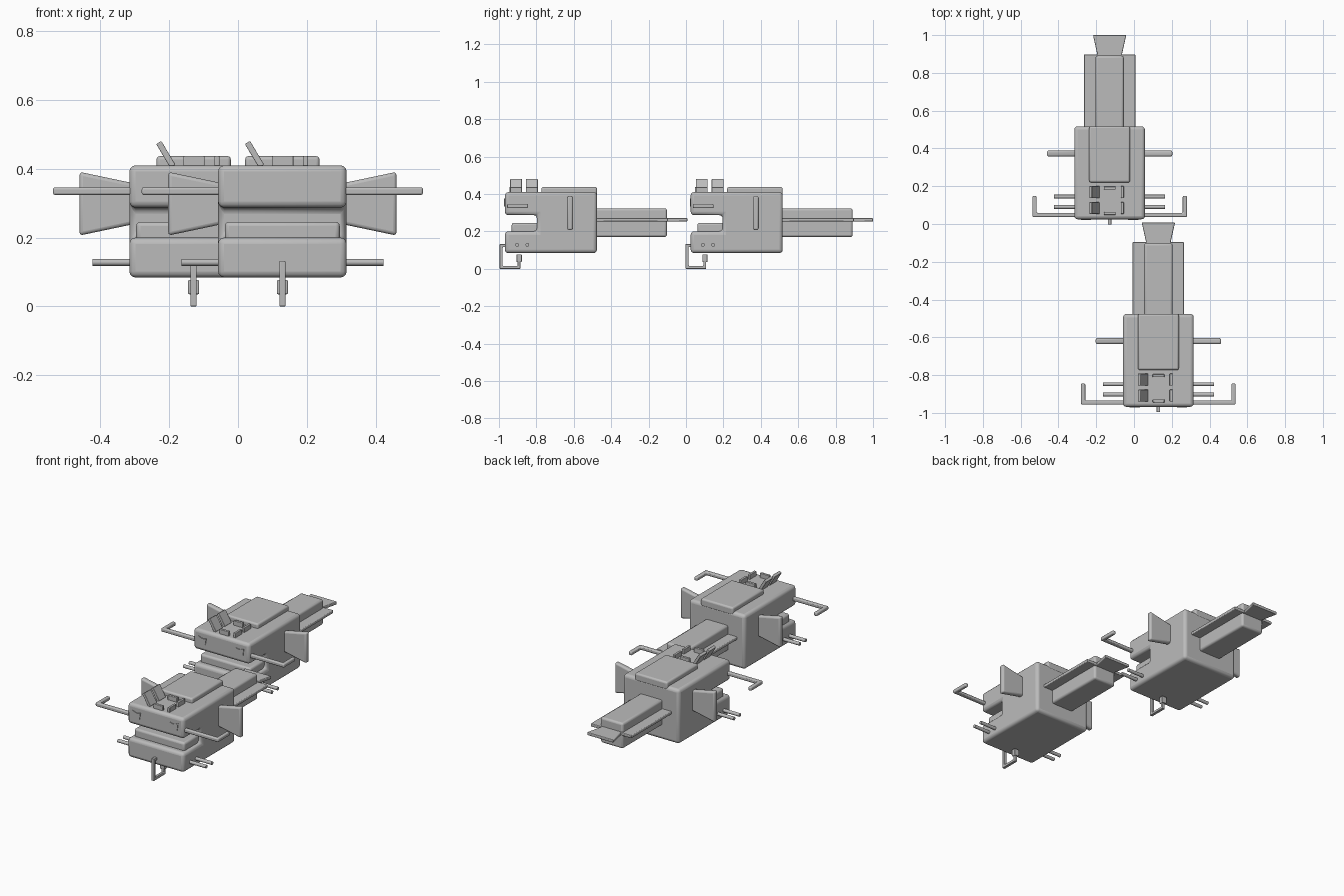
import bpy, bmesh, math
from mathutils import Vector

if "Cube" in bpy.data.objects:
    bpy.data.objects.remove(bpy.data.objects["Cube"])

grey = bpy.data.materials.new("plain grey")
grey.diffuse_color = (0.5, 0.5, 0.5, 1)
grey.use_nodes = True
grey.node_tree.nodes["Principled BSDF"].inputs["Base Color"].default_value = grey.diffuse_color

# the two identical units, one ahead of the other
UNITS = [("front", Vector((0.129, 0, 0))), ("rear", Vector((-0.129, 0.993, 0)))]


def finish(bm, name, offset, bevel=0.0):
    bmesh.ops.recalc_face_normals(bm, faces=bm.faces)
    me = bpy.data.meshes.new(name)
    bm.to_mesh(me)
    bm.free()
    me.materials.append(grey)
    ob = bpy.data.objects.new(name, me)
    ob.location = offset
    bpy.context.collection.objects.link(ob)
    if bevel:
        m = ob.modifiers.new("bevel", 'BEVEL')
        m.width, m.segments, m.limit_method = bevel, 3, 'ANGLE'
        m.angle_limit = math.radians(30)
    bpy.ops.object.select_all(action='DESELECT')
    ob.select_set(True)
    bpy.context.view_layer.objects.active = ob
    bpy.ops.object.shade_smooth_by_angle(angle=math.radians(35))
    return ob


def prism(name, offset, pts, axis, lo, hi, bevel=0.0, side=1):
    """Extrude a 2D profile along an axis; side=-1 mirrors it in x."""
    def place(p, d):
        a, b = p
        v = {'x': (d, a, b), 'y': (a, d, b), 'z': (a, b, d)}[axis]
        return (v[0] * side, v[1], v[2])
    bm = bmesh.new()
    low = [bm.verts.new(place(p, lo)) for p in pts]
    top = [bm.verts.new(place(p, hi)) for p in pts]
    bm.faces.new(low)
    bm.faces.new(top)
    n = len(pts)
    for i in range(n):
        j = (i + 1) % n
        bm.faces.new((low[i], low[j], top[j], top[i]))
    return finish(bm, name, offset, bevel)


def box(name, offset, x, y, z, bevel=0.0):
    pts = [(x[0], y[0]), (x[1], y[0]), (x[1], y[1]), (x[0], y[1])]
    return prism(name, offset, pts, 'z', z[0], z[1], bevel)


def rod(name, offset, side, y, z, r, x0, x1):
    pts = [(y + r * math.cos(k * math.tau / 16), z + r * math.sin(k * math.tau / 16))
           for k in range(16)]
    return prism(name, offset, pts, 'x', x0, x1, 0, side)


for tag, o in UNITS:
    # body with open mouth, tongue, top panel
    prism(tag + "_body", o,
          [(-0.968, 0.084), (-0.476, 0.084), (-0.476, 0.41), (-0.968, 0.41),
           (-0.968, 0.287), (-0.797, 0.287), (-0.797, 0.2), (-0.968, 0.2)],
          'x', -0.187, 0.187, 0.018)
    box(tag + "_tongue", o, (-0.167, 0.167), (-0.932, -0.78), (0.19, 0.246), 0.012)
    box(tag + "_top_panel", o, (-0.108, 0.108), (-0.773, -0.476), (0.39, 0.437), 0.01)

    # tail block, flat plate through it and flared end
    box(tag + "_tail", o, (-0.075, 0.075), (-0.5, -0.102), (0.17, 0.323), 0.012)
    box(tag + "_tail_plate", o, (-0.136, 0.136), (-0.5, -0.096), (0.253, 0.271), 0.004)
    prism(tag + "_tail_fin", o, [(-0.062, -0.11), (0.062, -0.11), (0.088, 0.007), (-0.088, 0.007)],
          'z', 0.253, 0.271, 0.004)

    # flaps around the opening on top of the head
    for i, (y0, y1) in enumerate([(-0.94, -0.877), (-0.856, -0.792)]):
        prism(f"{tag}_raised_flap_{i}", o,
              [(-0.109, 0.472), (-0.094, 0.481), (-0.053, 0.412), (-0.068, 0.403)], 'y', y0, y1, 0.003)
        box(f"{tag}_side_flap_{i}", o, (0.06, 0.075), (y0, y1), (0.4, 0.437), 0.003)
    for i, y in enumerate([-0.937, -0.803]):
        box(f"{tag}_cross_flap_{i}", o, (-0.03, 0.032), (y - 0.008, y + 0.008), (0.4, 0.437), 0.003)

    # hook under the chin with its block
    prism(tag + "_chin_hook", o,
          [(-0.95, 0.132), (-0.996, 0.132), (-0.996, 0.0), (-0.885, 0.0), (-0.885, 0.045),
           (-0.9, 0.045), (-0.9, 0.016), (-0.98, 0.016), (-0.98, 0.116), (-0.95, 0.116)],
          'x', -0.009, 0.009, 0.003)
    box(tag + "_hook_block", o, (-0.016, 0.016), (-0.906, -0.878), (0.035, 0.077), 0.004)

    for side, s in (("right", 1), ("left", -1)):
        name = f"{tag}_{side}_"
        # flared ear fin
        prism(name + "ear_fin", o, [(0.17, 0.357), (0.332, 0.391), (0.332, 0.206), (0.17, 0.24)],
              'y', -0.636, -0.604, 0.01, s)
        # bent whisker bar
        prism(name + "whisker", o,
              [(0.17, -0.956), (0.409, -0.956), (0.409, -0.845), (0.387, -0.845),
               (0.387, -0.934), (0.17, -0.934)], 'z', 0.324, 0.346, 0.006, s)
        # pair of jaw rods
        for i, y in enumerate([-0.903, -0.848]):
            rod(f"{name}jaw_rod_{i}", o, s, y, 0.128, 0.01, 0.17, 0.294)
        # slanted eye plate
        prism(name + "eye", o,
              [(0.152, 0.376), (0.13, 0.366), (0.115, 0.365), (0.098, 0.37),
               (0.104, 0.332), (0.146, 0.332)], 'y', -0.972, -0.964, 0, s)
